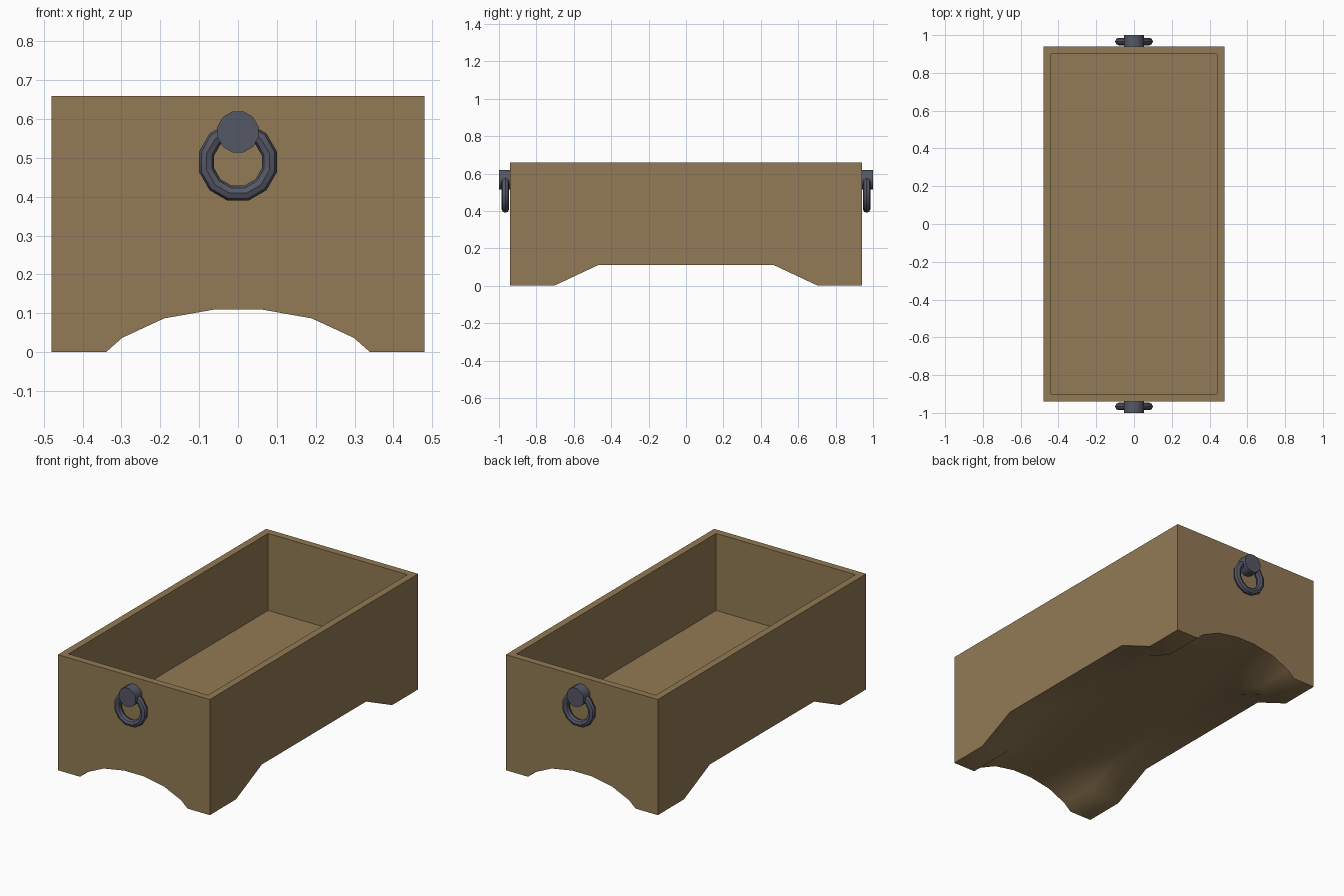
import bpy, bmesh, math
from mathutils import Matrix

if "Cube" in bpy.data.objects:
    bpy.data.objects.remove(bpy.data.objects["Cube"])


def material(name, color):
    m = bpy.data.materials.new(name)
    m.diffuse_color = (*color, 1)
    m.use_nodes = True
    m.node_tree.nodes["Principled BSDF"].inputs["Base Color"].default_value = m.diffuse_color
    return m


WOOD = material("wood", (0.29, 0.195, 0.09))
IRON = material("dark_iron", (0.09, 0.095, 0.13))


def finish(bm, name, mat):
    bmesh.ops.recalc_face_normals(bm, faces=bm.faces)
    mesh = bpy.data.meshes.new(name)
    bm.to_mesh(mesh)
    bm.free()
    mesh.materials.append(mat)
    ob = bpy.data.objects.new(name, mesh)
    bpy.context.collection.objects.link(ob)
    return ob


# Trough: arched underside grid, outer walls, rim and hollow
W, L, H, T, FLOOR = 0.48, 0.94, 0.66, 0.04, 0.22
arch = [(W, 0), (0.34, 0), (0.298, 0.037), (0.19, 0.087), (0.06, 0.11)]
side = [(L, 0), (0.705, 0), (0.47, 0.11)]


def mirrored(profile):
    return [(-p, z) for p, z in profile] + profile[::-1]


bm = bmesh.new()
grid = [[bm.verts.new((x, y, max(zx, zy))) for x, zx in mirrored(arch)]
        for y, zy in mirrored(side)]
for a, b in zip(grid, grid[1:]):
    for i in range(len(a) - 1):
        bm.faces.new((a[i], a[i + 1], b[i + 1], b[i])).smooth = True
for e in bm.edges:
    e.smooth = not e.is_boundary


def loop(w, l, z):
    return [bm.verts.new((sx * w, sy * l, z))
            for sx, sy in ((-1, -1), (1, -1), (1, 1), (-1, 1))]


top, rim, base = loop(W, L, H), loop(W - T, L - T, H), loop(W - T, L - T, FLOOR)
lower = [grid[0], [r[-1] for r in grid], grid[-1][::-1], [r[0] for r in grid][::-1]]
for i in range(4):
    j = (i + 1) % 4
    bm.faces.new(lower[i] + [top[j], top[i]])
    bm.faces.new((top[i], top[j], rim[j], rim[i]))
    bm.faces.new((rim[i], rim[j], base[j], base[i]))
bm.faces.new(base)
finish(bm, "trough", WOOD)


# Ring handle: 12-sided ring with an octagonal section, standing in the xz plane
def ring(name, y, z, major=0.0835, minor=0.02, n=12, m=8):
    bm = bmesh.new()
    rows = []
    for i in range(n):
        a = 2 * math.pi * (i + 0.5) / n
        row = []
        for k in range(m):
            b = 2 * math.pi * k / m
            r = major + minor * math.cos(b)
            row.append(bm.verts.new((r * math.cos(a), y + minor * math.sin(b),
                                     z + r * math.sin(a))))
        rows.append(row)
    for i in range(n):
        p, q = rows[i], rows[(i + 1) % n]
        for k in range(m):
            j = (k + 1) % m
            bm.faces.new((p[k], p[j], q[j], q[k]))
    return finish(bm, name, IRON)


# Round boss holding each ring
def boss(name, y, z):
    bm = bmesh.new()
    bmesh.ops.create_cone(bm, cap_ends=True, segments=12, radius1=0.0545,
                          radius2=0.0545, depth=0.064,
                          matrix=Matrix.Translation((0, y, z))
                          @ Matrix.Rotation(math.pi / 2, 4, 'X')
                          @ Matrix.Rotation(math.pi / 12, 4, 'Z'))
    return finish(bm, name, IRON)


for label, s in (("front", -1), ("back", 1)):
    parts = [ring(label + "_ring", s * 0.966, 0.49),
             boss(label + "_ring_boss", s * 0.968, 0.567)]
    for ob in parts:
        bpy.ops.object.select_all(action='DESELECT')
        ob.select_set(True)
        bpy.context.view_layer.objects.active = ob
        bpy.ops.object.shade_smooth_by_angle(angle=math.radians(32))
